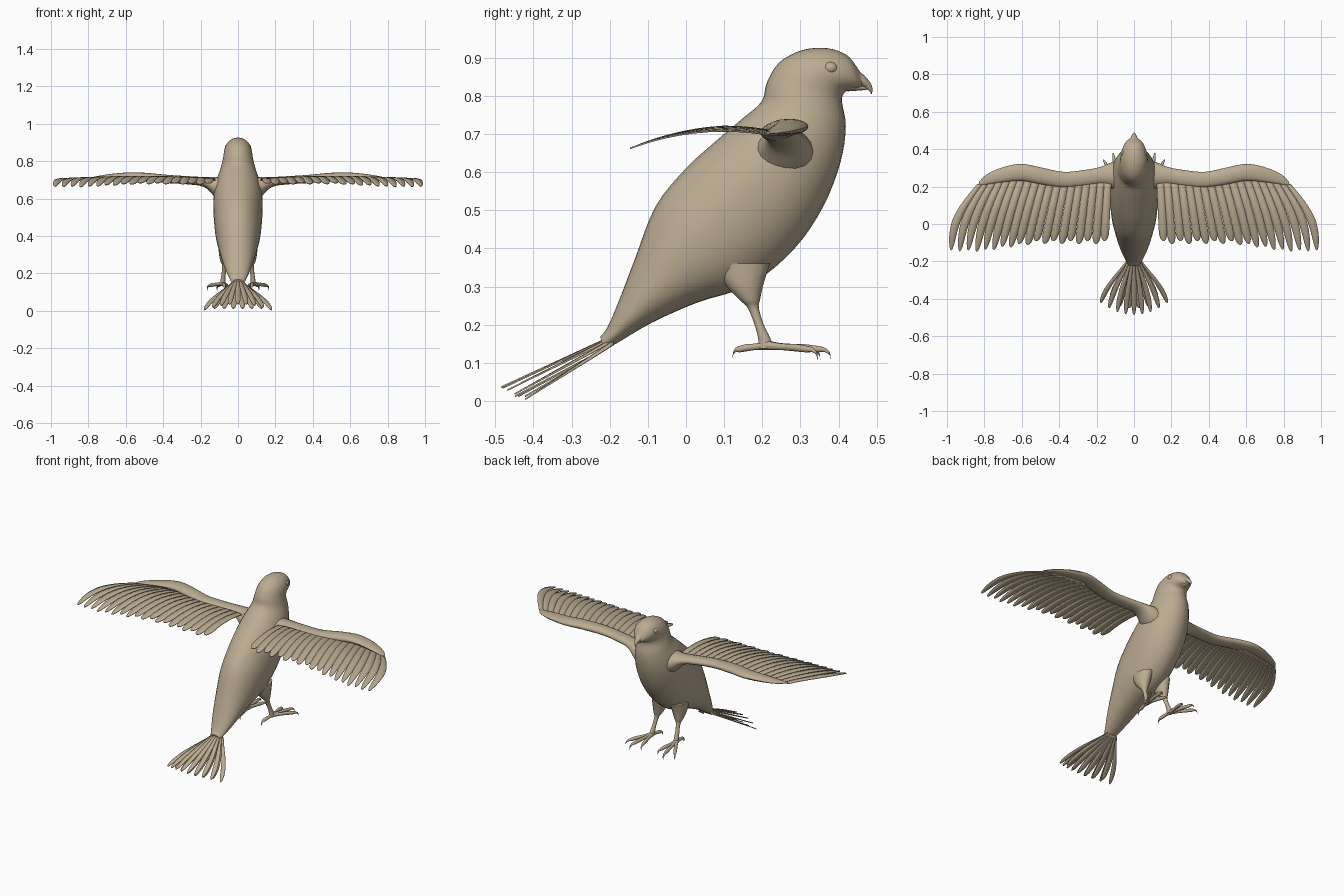
import bpy, bmesh, math
from mathutils import Vector

if "Cube" in bpy.data.objects:
    bpy.data.objects.remove(bpy.data.objects["Cube"])

plumage = bpy.data.materials.new("tan_plumage")
plumage.diffuse_color = (0.50, 0.41, 0.285, 1)
plumage.use_nodes = True
plumage.node_tree.nodes["Principled BSDF"].inputs["Base Color"].default_value = plumage.diffuse_color


def finish(name, bm, mirror=False, thickness=0):
    """Turn a bmesh into a smooth, coloured, optionally mirrored object."""
    bmesh.ops.remove_doubles(bm, verts=bm.verts, dist=1e-5)
    bmesh.ops.recalc_face_normals(bm, faces=bm.faces)
    me = bpy.data.meshes.new(name)
    bm.to_mesh(me)
    bm.free()
    me.materials.append(plumage)
    ob = bpy.data.objects.new(name, me)
    bpy.context.collection.objects.link(ob)
    bpy.ops.object.select_all(action='DESELECT')
    ob.select_set(True)
    bpy.context.view_layer.objects.active = ob
    bpy.ops.object.shade_smooth_by_angle(angle=math.radians(50))
    if thickness:
        mod = ob.modifiers.new("thickness", 'SOLIDIFY')
        mod.thickness = thickness
        mod.offset = 0
    if mirror:
        mod = ob.modifiers.new("mirror", 'MIRROR')
        mod.use_mirror_merge = False
    return ob


def spline(rows, steps):
    """Catmull-Rom through rows of numbers."""
    rows = [Vector(r) for r in rows]
    out = []
    for i in range(len(rows) - 1):
        a, b, c, d = (rows[max(0, min(len(rows) - 1, i + k))] for k in (-1, 0, 1, 2))
        for s in range(steps):
            t = s / steps
            out.append(0.5 * (2 * b + (c - a) * t + (2 * a - 5 * b + 4 * c - d) * t * t
                              + (3 * b - a - 3 * c + d) * t ** 3))
    return out + [rows[-1]]


def loft(name, rows, sides=16, steps=4, mirror=False):
    """Skin elliptical rings: centre xyz, half-axis u xyz, half-axis v xyz."""
    bm = bmesh.new()
    rings = []
    for r in spline(rows, steps):
        c, u, v = Vector(r[0:3]), Vector(r[3:6]), Vector(r[6:9])
        rings.append([bm.verts.new(c + u * math.cos(a) + v * math.sin(a))
                      for a in (2 * math.pi * k / sides for k in range(sides))])
    for p, q in zip(rings, rings[1:]):
        for k in range(sides):
            j = (k + 1) % sides
            bm.faces.new((p[k], p[j], q[j], q[k]))
    bm.faces.new(rings[0])
    bm.faces.new(rings[-1])
    return finish(name, bm, mirror)


def profile_ring(y1, z1, y2, z2, half_width):
    """Ring spanning an upper and a lower outline point on the midplane."""
    return (0, (y1 + y2) / 2, (z1 + z2) / 2, half_width, 0, 0,
            0, (y1 - y2) / 2, (z1 - z2) / 2)


def feathers(name, count, root, tip, notch, place, mirror=False, steps=16):
    """Strips joined along their sides, parting into rounded tips past the notch."""
    bm = bmesh.new()
    for i in range(count):
        u0, u1 = i / count, (i + 1) / count
        um, n = (u0 + u1) / 2, notch((u0 + u1) / 2)
        ts = [n * k / 8 for k in range(8)] + [n + (1 - n) * math.sin(k / steps * math.pi / 2)
                                              for k in range(steps + 1)]
        prev = None
        for t in ts:
            s = max(0, (t - n) / (1 - n))
            w = max(0.03, (1 - 0.4 * s) * math.sqrt(max(0, 1 - s ** 5)))
            row = []
            for side in (u0, um, u1):
                u = um + (side - um) * w
                row.append(bm.verts.new(place(u, t, root(u), tip(u, um))))
            if prev:
                for k in (0, 1):
                    bm.faces.new((prev[k], prev[k + 1], row[k + 1], row[k]))
            prev = row
    return finish(name, bm, mirror, thickness=0.004)


# Body and head in one continuous skin
loft("body", [profile_ring(*r) for r in (
    (-.225, .168, -.215, .135, .030), (-.205, .195, -.18, .152, .045),
    (-.175, .265, -.09, .205, .072), (-.135, .37, .03, .258, .097),
    (-.08, .51, .17, .305, .120), (0, .61, .285, .40, .130),
    (.08, .683, .36, .51, .131), (.145, .738, .405, .625, .118),
    (.198, .785, .419, .72, .096), (.212, .835, .409, .785, .081),
    (.245, .888, .415, .808, .075), (.305, .920, .430, .815, .069),
    (.37, .925, .445, .818, .058), (.42, .908, .455, .820, .042),
    (.445, .880, .460, .822, .026), (.458, .860, .464, .824, .016))],
    sides=32)

# Hooked upper beak and lower beak
loft("upper_beak", [profile_ring(*r) for r in (
    (.440, .882, .440, .824, .028), (.458, .862, .456, .824, .020),
    (.474, .847, .470, .822, .014), (.486, .830, .473, .818, .009),
    (.489, .815, .482, .812, .005), (.487, .805, .485, .805, .001))])
loft("lower_beak", [profile_ring(*r) for r in (
    (.425, .835, .425, .812, .022), (.455, .830, .455, .814, .014),
    (.474, .822, .474, .816, .005))])

# Eyes
bm = bmesh.new()
bmesh.ops.create_uvsphere(bm, u_segments=20, v_segments=12, radius=1)
for v in bm.verts:
    v.co = Vector((.056 + .015 * v.co.x, .378 + .019 * v.co.y, .873 + .016 * v.co.z))
finish("eye", bm, mirror=True)

# Shoulder and fleshy leading edge of the wing
loft("wing_arm", [(x, y, z, 0, ry, 0, 0, 0, rz) for x, y, z, ry, rz in (
    (.06, .25, .640, .090, .085), (.12, .26, .660, .070, .055),
    (.18, .258, .688, .047, .027), (.27, .245, .698, .043, .022),
    (.38, .237, .705, .042, .022), (.5, .258, .716, .045, .022),
    (.6, .276, .719, .045, .020), (.7, .264, .714, .040, .015),
    (.79, .238, .706, .026, .007), (.83, .215, .703, .008, .003))], mirror=True)


# Wing flight feathers
def wing_root(u):
    x = .12 + .72 * u
    return Vector((x, .235 + .03 * math.exp(-((x - .6) / .12) ** 2) - .04 * max(0, u - .9) * 10 * .6, 0))


def wing_tip(u, um):
    ragged = .008 * math.sin(um * 61)
    return Vector((.135 + .865 * u, -.098 - .045 * min(1, max(0, um - .45) * 3) + ragged, 0))


def wing_place(u, t, a, b):
    p = a.lerp(b, t)
    p.x += .045 * u ** 4 * math.sin(math.pi * t)
    y = p.y
    p.z = .708 - .75 * (y - .1) ** 2 + (.012 * math.sin(math.pi * u) if y > .1 else
                                        .012 * math.sin(math.pi * u) * max(0, (y + .14) / .24))
    return p


feathers("wing_feathers", 19, wing_root, wing_tip,
         lambda u: .88 - .38 * max(0, u - .5) * 2, wing_place, mirror=True)


# Arched, fanned tail
def tail_place(u, t, a, b):
    p = a.lerp(b, t)
    p.x *= 1 + .12 * math.sin(math.pi * t)
    return p


feathers("tail_feathers", 9,
         lambda u: Vector((.07 * (u - .5), -.19, .172 - .10 * (u - .5) ** 2)),
         lambda u, um: Vector((.40 * (u - .5), -.485 + .32 * (um - .5) ** 2, .036 - .16 * (um - .5) ** 2)),
         lambda u: .38, tail_place)
# Lower covering feathers beneath the fan
feathers("under_tail_feathers", 6,
         lambda u: Vector((.06 * (u - .5), -.19, .148)),
         lambda u, um: Vector((.30 * (u - .5), -.45 + .16 * (um - .5) ** 2, .012)),
         lambda u: .40, tail_place)

# Legs: thigh blending to shank
loft("leg", [(x, y, z, rx, 0, 0, 0, ry, 0) for x, y, z, rx, ry in (
    (.062, .145, .36, .042, .075), (.066, .153, .305, .036, .050),
    (.070, .167, .265, .024, .027), (.072, .176, .245, .014, .015),
    (.076, .190, .205, .011, .012), (.080, .205, .165, .013, .016),
    (.082, .210, .138, .014, .020))], mirror=True)

# Toes with curved claws
for name, tx, ty in (("outer_toe", .165, .345), ("middle_toe", .112, .380),
                     ("inner_toe", .055, .352), ("hind_toe", .072, .122)):
    start, end = Vector((.082, .208)), Vector((tx, ty))
    rows = []
    for t, z, r in ((0, .146, .013), (.3, .142, .009), (.55, .140, .010),
                    (.78, .136, .009), (.9, .134, .006), (.98, .124, .004), (1, .109, .001)):
        p = start.lerp(end, t)
        d = (end - start).normalized()
        rows.append((p.x, p.y, z, r * d.y, -r * d.x, 0, 0, 0, r))
    loft(name, rows, sides=10, steps=3, mirror=True)
